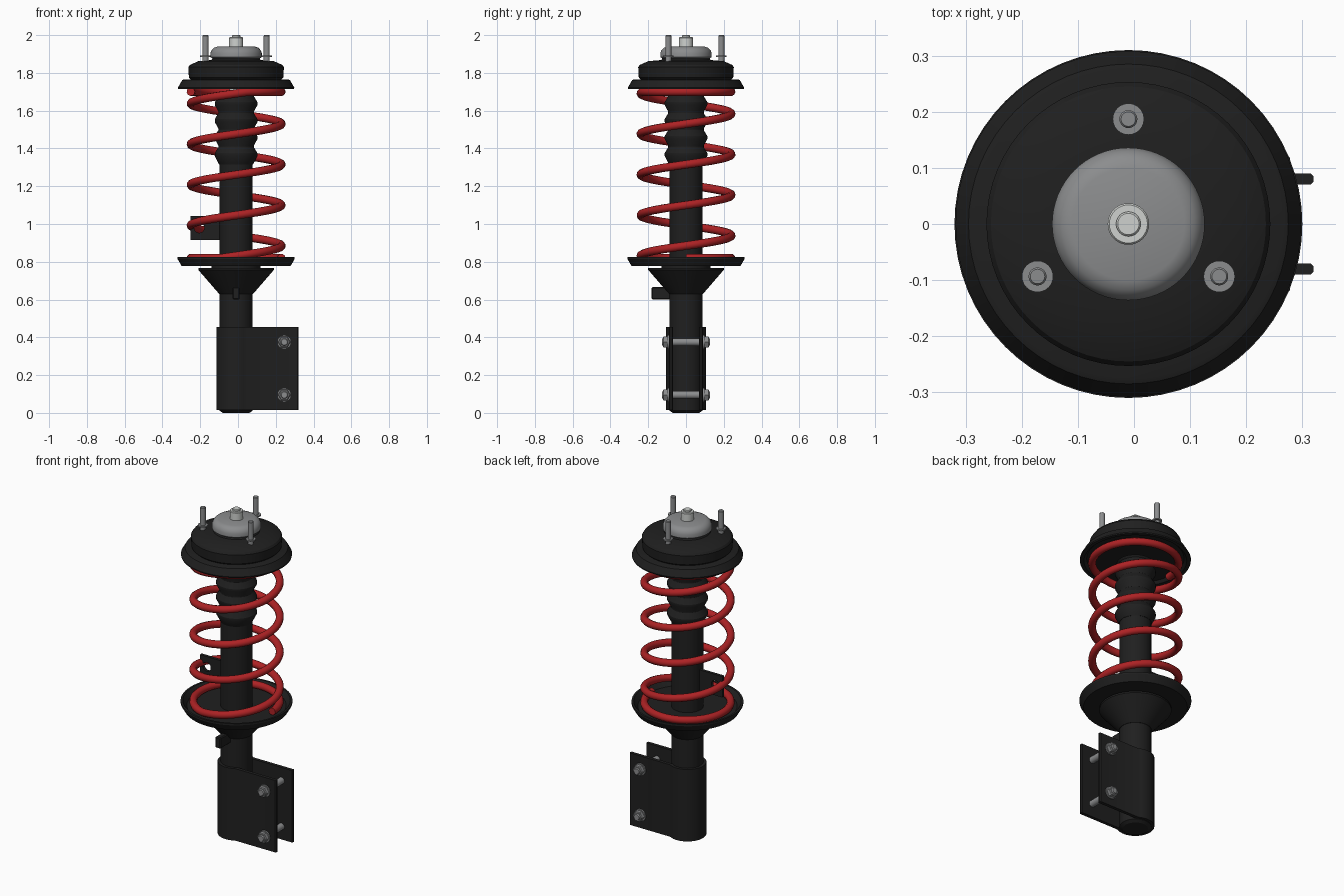
import bpy, bmesh, math
from mathutils import Matrix, Vector

if "Cube" in bpy.data.objects:
    bpy.data.objects.remove(bpy.data.objects["Cube"])

AX = -0.01  # x of the strut axis


def material(name, rgb):
    m = bpy.data.materials.new(name)
    m.diffuse_color = (*rgb, 1)
    m.use_nodes = True
    m.node_tree.nodes["Principled BSDF"].inputs["Base Color"].default_value = m.diffuse_color
    return m


BLACK = material("black paint", (0.014, 0.014, 0.014))
RED = material("red spring", (0.42, 0.016, 0.018))
STEEL = material("grey steel", (0.26, 0.265, 0.27))
BRIGHT = material("bright steel", (0.62, 0.64, 0.62))


def finish(bm, name, mat, smooth=True):
    bmesh.ops.recalc_face_normals(bm, faces=bm.faces)
    me = bpy.data.meshes.new(name)
    bm.to_mesh(me)
    bm.free()
    ob = bpy.data.objects.new(name, me)
    bpy.context.collection.objects.link(ob)
    me.materials.append(mat)
    if smooth:
        bpy.ops.object.select_all(action='DESELECT')
        ob.select_set(True)
        bpy.context.view_layer.objects.active = ob
        bpy.ops.object.shade_smooth_by_angle(angle=math.radians(30))
    return ob


def lathe(name, profile, mat, at=(AX, 0, 0), rot=None, n=64):
    """Revolve (radius, height) points about the local z axis."""
    bm = bmesh.new()
    rings = []
    for r, z in profile:
        if r == 0:
            rings.append([bm.verts.new((0, 0, z))] * n)
        else:
            rings.append([bm.verts.new((r * math.cos(2 * math.pi * i / n),
                                        r * math.sin(2 * math.pi * i / n), z)) for i in range(n)])
    for a, b in zip(rings, rings[1:]):
        for i in range(n):
            j = (i + 1) % n
            bm.faces.new(list(dict.fromkeys((a[i], a[j], b[j], b[i]))))
    bm.transform(Matrix.Translation(at) @ (rot or Matrix()))
    return finish(bm, name, mat)


def prism(name, outline, depth, mat, matrix):
    """Extrude a flat outline along its local z axis."""
    bm = bmesh.new()
    face = bm.faces.new([bm.verts.new((x, y, 0)) for x, y in outline])
    out = bmesh.ops.extrude_face_region(bm, geom=[face])
    bmesh.ops.translate(bm, vec=(0, 0, depth),
                        verts=[v for v in out["geom"] if isinstance(v, bmesh.types.BMVert)])
    bm.transform(matrix)
    return finish(bm, name, mat)


# Damper tube and exposed rod
lathe("damper_tube", [(0, 0), (0.07, 0), (0.088, 0.012), (0.088, 1.34), (0, 1.34)], BLACK)
lathe("piston_rod", [(0, 1.33), (0.035, 1.33), (0.035, 1.76), (0, 1.76)], BRIGHT, n=32)

# Dust bellows
bellows = [(0, 1.315), (0.09, 1.315), (0.095, 1.325)]
for i in range(4):
    z = 1.325 + i * 0.09
    bellows += [(0.113, z + 0.035), (0.113, z + 0.05), (0.094, z + 0.082), (0.094, z + 0.09)]
bellows += [(0.105, 1.695), (0, 1.695)]
lathe("dust_bellows", bellows, BLACK)

# Lower spring seat: dish over a supporting cone
lathe("lower_spring_seat", [(0.08, 0.777), (0.288, 0.777), (0.31, 0.815), (0.31, 0.825),
                            (0.298, 0.825), (0.275, 0.795), (0.08, 0.795)], BLACK)
lathe("seat_cone", [(0.08, 0.63), (0.09, 0.63), (0.2, 0.757), (0.2, 0.767), (0.13, 0.767),
                    (0.13, 0.78), (0.08, 0.78)], BLACK)

# Upper spring seat and bearing housing
lathe("upper_spring_seat", [(0, 1.73), (0.27, 1.73), (0.285, 1.715), (0.307, 1.715), (0.308, 1.722),
                            (0.285, 1.762), (0.275, 1.766), (0, 1.766)], BLACK)
lathe("bearing_housing", [(0, 1.76), (0.235, 1.76), (0.25, 1.775), (0.253, 1.83), (0.245, 1.842),
                          (0.2, 1.862), (0.13, 1.868), (0.12, 1.885), (0, 1.885)], BLACK)

# Top mount cap, nut and rod tip
lathe("mount_cap", [(0, 1.876), (0.125, 1.876), (0.136, 1.884), (0.136, 1.905), (0.13, 1.92),
                    (0.118, 1.933), (0.1, 1.939), (0, 1.94)], STEEL)
lathe("top_nut", [(0, 1.935), (0.037, 1.935), (0.037, 1.985), (0.034, 1.989), (0, 1.989)], BRIGHT, n=32)
lathe("rod_tip", [(0, 1.98), (0.022, 1.98), (0.022, 1.997), (0.019, 2.0), (0, 2.0)], BRIGHT, n=32)

# Three mounting studs with collars
for k in range(3):
    a = math.radians(90 + 120 * k)
    lathe(f"mount_stud_{k + 1}",
          [(0, 1.855), (0.016, 1.855), (0.016, 1.884), (0.028, 1.884), (0.028, 1.892),
           (0.016, 1.892), (0.016, 1.996), (0.013, 2.0), (0, 2.0)],
          STEEL, (AX + 0.187 * math.cos(a), 0.187 * math.sin(a), 0), n=24)

# Coil spring with flattened end turns
curve = bpy.data.curves.new("coil_spring", 'CURVE')
curve.dimensions = '3D'
curve.bevel_depth = 0.022
curve.bevel_resolution = 3
curve.use_fill_caps = True
STEPS, START, END = 360, -1.0, 4.5
path = curve.splines.new('POLY')
path.points.add(STEPS)
for i, p in enumerate(path.points):
    t = START + (END - START) * i / STEPS
    a = 2 * math.pi * t
    z = min(max(0.885 + 0.215 * t, 0.82), 1.70)
    p.co = (AX + 0.24 * math.cos(a), 0.24 * math.sin(a), z, 1)
spring = bpy.data.objects.new("coil_spring", curve)
bpy.context.collection.objects.link(spring)
curve.materials.append(RED)
bpy.ops.object.select_all(action='DESELECT')
spring.select_set(True)
bpy.context.view_layer.objects.active = spring
bpy.ops.object.convert(target='MESH')
bpy.ops.object.shade_smooth_by_angle(angle=math.radians(50))

# Knuckle bracket: a wrap round the tube with two parallel ears
outer = math.asin(0.09 / 0.105)
inner = math.asin(0.07 / 0.086)


def arc(r, a0, a1, n=28):
    return [(r * math.cos(a0 + (a1 - a0) * i / n), r * math.sin(a0 + (a1 - a0) * i / n))
            for i in range(n + 1)]


outline = arc(0.105, outer, 2 * math.pi - outer)
outline += [(0.325, -0.09), (0.33, -0.085), (0.33, -0.075), (0.325, -0.07)]
outline += arc(0.086, 2 * math.pi - inner, inner)
outline += [(0.325, 0.07), (0.33, 0.075), (0.33, 0.085), (0.325, 0.09)]
prism("knuckle_bracket", outline, 0.44, BLACK, Matrix.Translation((AX, 0, 0.015)))

# Bracket bolts: shank, washers, hex head and nut
along_y = Matrix.Rotation(math.radians(90), 4, 'X')
for label, z in (("lower", 0.095), ("upper", 0.375)):
    at = (0.245, 0, z)
    lathe(f"{label}_bolt_shank", [(0, -0.128), (0.016, -0.128), (0.02, -0.122), (0.02, 0.122),
                                  (0.016, 0.128), (0, 0.128)], STEEL, at, along_y, 24)
    for side, s in (("front", 1), ("back", -1)):
        lathe(f"{label}_{side}_washer", [(0, s * 0.088), (0.037, s * 0.088), (0.037, s * 0.098),
                                         (0, s * 0.098)], STEEL, at, along_y, 24)
        lathe(f"{label}_{side}_hex", [(0, s * 0.096), (0.033, s * 0.096), (0.033, s * 0.118),
                                      (0.028, s * 0.122), (0, s * 0.122)], STEEL, at, along_y, 6)

# Hose clip on the front of the tube
bm = bmesh.new()
bmesh.ops.create_cube(bm, size=1, matrix=Matrix.Translation((AX, -0.13, 0.633))
                      @ Matrix.Diagonal((0.036, 0.104, 0.066, 1)))
bmesh.ops.bevel(bm, geom=bm.edges[:], offset=0.005, segments=1, affect='EDGES')
finish(bm, "hose_clip", BLACK, False)

# Side tab with a round hole, built as a ring between circle and rectangle
bm = bmesh.new()
hx, hz, hr = -0.205, 0.98, 0.027
x0, x1, z0, z1 = -0.252, -0.08, 0.915, 1.043
angles = sorted([2 * math.pi * i / 24 for i in range(24)] +
                [math.atan2(z - hz, x - hx) % (2 * math.pi) for x in (x0, x1) for z in (z0, z1)])
loops = []
for y in (-0.009, 0.009):
    hole, rim = [], []
    for a in angles:
        c, s = math.cos(a), math.sin(a)
        k = min(((x1 if c > 0 else x0) - hx) / c if abs(c) > 1e-6 else 9,
                ((z1 if s > 0 else z0) - hz) / s if abs(s) > 1e-6 else 9)
        hole.append(bm.verts.new((hx + hr * c, y, hz + hr * s)))
        rim.append(bm.verts.new((hx + k * c, y, hz + k * s)))
    loops += [hole, rim]
for a, b in ((0, 1), (1, 3), (3, 2), (2, 0)):
    for i in range(len(angles)):
        j = (i + 1) % len(angles)
        bm.faces.new((loops[a][i], loops[a][j], loops[b][j], loops[b][i]))
finish(bm, "side_tab", BLACK)
